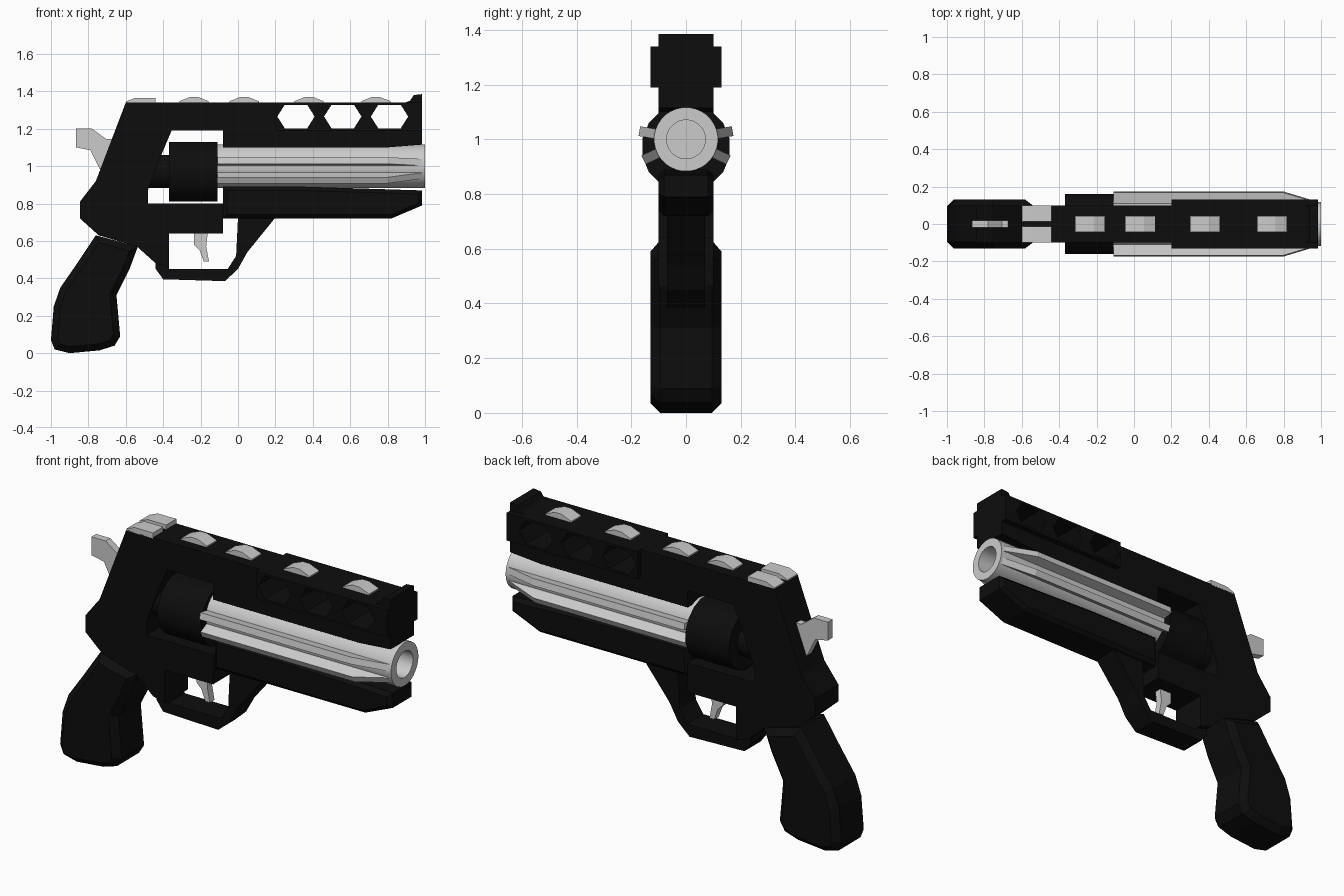
import bpy, bmesh, math

if "Cube" in bpy.data.objects:
    bpy.data.objects.remove(bpy.data.objects["Cube"])

black = bpy.data.materials.new("black_metal")
black.diffuse_color = (0.004, 0.004, 0.004, 1)
black.use_nodes = True
black.node_tree.nodes["Principled BSDF"].inputs["Base Color"].default_value = black.diffuse_color


def finish(name, bm, mat=None):
    bmesh.ops.recalc_face_normals(bm, faces=bm.faces)
    me = bpy.data.meshes.new(name)
    bm.to_mesh(me)
    bm.free()
    ob = bpy.data.objects.new(name, me)
    bpy.context.collection.objects.link(ob)
    if mat:
        me.materials.append(mat)
    return ob


def prism(name, pts, y0, y1, mat=None, chamfer=0):
    """Side profile (x, z) extruded from y0 to y1, cap rims optionally chamfered."""
    bm = bmesh.new()
    a = [bm.verts.new((x, y0, z)) for x, z in pts]
    b = [bm.verts.new((x, y1, z)) for x, z in pts]
    caps = [bm.faces.new(a), bm.faces.new(b[::-1])]
    n = len(pts)
    for i in range(n):
        j = (i + 1) % n
        bm.faces.new((a[i], b[i], b[j], a[j]))
    bmesh.ops.recalc_face_normals(bm, faces=bm.faces)
    if chamfer:
        rims = list({e for f in caps for e in f.edges})
        bmesh.ops.bevel(bm, geom=rims, offset=chamfer, segments=1,
                        affect='EDGES', profile=0.5, clamp_overlap=True)
    return finish(name, bm, mat)


def lathe(name, prof, z, segs, mat=None):
    """Closed (x, radius) profile turned about an axis along x."""
    bm = bmesh.new()
    rings = []
    for x, r in prof:
        ring = []
        for i in range(segs):
            t = 2 * math.pi * (i + 0.5) / segs
            ring.append(bm.verts.new((x, r * math.cos(t), z + r * math.sin(t))))
        rings.append(ring)
    for p, q in zip(rings, rings[1:]):
        for i in range(segs):
            j = (i + 1) % segs
            bm.faces.new((p[i], p[j], q[j], q[i]))
    bm.faces.new(rings[0])
    bm.faces.new(rings[-1])
    ob = finish(name, bm, mat)
    bpy.ops.object.select_all(action='DESELECT')
    ob.select_set(True)
    bpy.context.view_layer.objects.active = ob
    bpy.ops.object.shade_smooth_by_angle(angle=math.radians(30))
    return ob


# Frame: rear plate, lower bar and top strap around the drum window
prism("frame", [(-0.6, 1.34), (-0.76, 0.92), (-0.845, 0.81), (-0.845, 0.72),
                (-0.745, 0.63), (-0.54, 0.57), (-0.44, 0.48), (-0.37, 0.46),
                (-0.37, 0.64), (-0.08, 0.64), (-0.08, 0.8), (-0.48, 0.8),
                (-0.48, 0.875), (-0.41, 1.06), (-0.355, 1.19), (-0.08, 1.19),
                (-0.08, 1.1), (0.8, 1.1), (0.985, 1.115), (0.985, 1.198),
                (0.2, 1.198), (0.2, 1.34)], -0.1, 0.1, black)

# Wide vented rail with three hexagonal holes
rail = prism("vented_rail", [(0.2, 1.19), (0.985, 1.19), (0.985, 1.34), (0.2, 1.34)],
             -0.13, 0.13, black)
for cx in (0.31, 0.56, 0.81):
    hexa = [(cx + u, 1.265 + v) for u, v in ((-0.1, 0), (-0.06, -0.063), (0.06, -0.063),
                                             (0.1, 0), (0.06, 0.063), (-0.06, 0.063))]
    cutter = prism("hole_cutter", hexa, -0.3, 0.3)
    cutter.hide_render = True
    mod = rail.modifiers.new("hole", 'BOOLEAN')
    mod.operation = 'DIFFERENCE'
    mod.solver = 'EXACT'
    mod.object = cutter
    bpy.context.view_layer.objects.active = rail
    bpy.ops.object.modifier_apply(modifier=mod.name)
    bpy.data.objects.remove(cutter)

# Front sight
prism("front_sight", [(0.895, 1.335), (0.985, 1.335), (0.985, 1.385), (0.94, 1.38),
                      (0.92, 1.35), (0.895, 1.34)], -0.1, 0.1, black)

# Under-barrel shroud
prism("under_barrel", [(-0.08, 0.72), (0.82, 0.72), (0.985, 0.79), (0.985, 0.87),
                       (0.35, 0.89), (-0.08, 0.89)], -0.1, 0.1, black, 0.02)

# Trigger guard and trigger
prism("trigger_guard", [(-0.44, 0.5), (-0.44, 0.45), (-0.4, 0.395), (-0.07, 0.385),
                        (0.0, 0.45), (0.05, 0.54), (0.2, 0.725), (0.0, 0.725),
                        (-0.01, 0.52), (-0.055, 0.45), (-0.37, 0.45), (-0.37, 0.5)],
      -0.07, 0.07, black)
prism("trigger", [(-0.235, 0.66), (-0.235, 0.58), (-0.183, 0.49), (-0.155, 0.49),
                  (-0.19, 0.58), (-0.17, 0.66)][:2] +
      [(-0.205, 0.55), (-0.183, 0.49), (-0.155, 0.49), (-0.17, 0.57), (-0.16, 0.66)],
      -0.02, 0.02)

# Grip
prism("grip", [(-0.76, 0.63), (-0.86, 0.48), (-0.95, 0.35), (-0.985, 0.25), (-1.0, 0.07),
               (-0.98, 0.02), (-0.9, 0.0), (-0.74, 0.015), (-0.66, 0.04), (-0.63, 0.09),
               (-0.65, 0.31), (-0.58, 0.45), (-0.535, 0.57)],
      -0.13, 0.13, black, 0.035)

# Hammer
prism("hammer", [(-0.865, 1.2), (-0.78, 1.2), (-0.705, 1.145), (-0.62, 1.145),
                 (-0.62, 0.985), (-0.74, 0.985), (-0.79, 1.085), (-0.865, 1.1)],
      -0.02, 0.02)

# Revolving drum and its rear hub
lathe("drum", [(-0.37, 0.163), (-0.11, 0.163)], 0.97, 16, black)
lathe("drum_hub", [(-0.5, 0.09), (-0.36, 0.09)], 0.97, 16, black)

# Barrel with bore
lathe("barrel", [(-0.11, 0.117), (1.0, 0.117), (1.0, 0.071), (0.7, 0.071)], 1.0, 32)

# Side fins on the barrel, two each side
for side in (-1, 1):
    for deg in (10, -26):
        fin = prism("barrel_fin", [(-0.11, 0.09), (0.99, 0.09), (0.99, 0.115),
                                   (0.8, 0.173), (-0.11, 0.173)], -0.018, 0.018)
        fin.rotation_euler.x = -side * math.radians(90 - deg)
        fin.location.z = 1.0

# Raised studs along the top
for cx in (-0.235, 0.033, 0.38, 0.737):
    prism("top_stud", [(cx + u, z) for u, z in ((-0.078, 1.33), (0.078, 1.33), (0.078, 1.347),
                                                (0.02, 1.37), (-0.02, 1.37), (-0.078, 1.347))],
          -0.042, 0.042)

# Rear sight halves
for side in (-1, 1):
    y0, y1 = sorted((side * 0.013, side * 0.1))
    prism("rear_sight", [(-0.6, 1.335), (-0.44, 1.335), (-0.44, 1.365), (-0.55, 1.365),
                         (-0.6, 1.345)], y0, y1)
